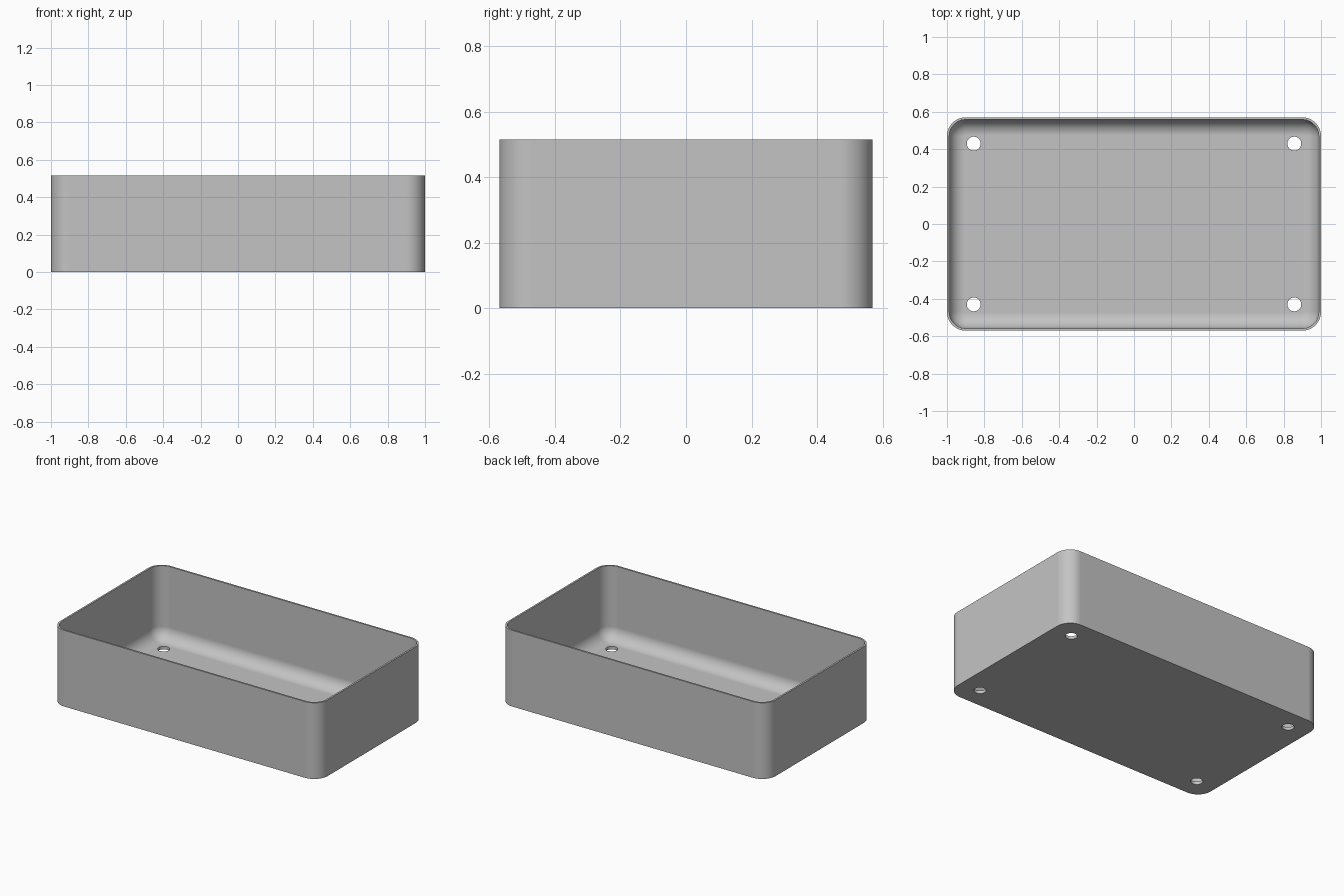
import bpy, bmesh, math

old = bpy.data.objects.get("Cube")
if old:
    bpy.data.objects.remove(old, do_unlink=True)

HALF_X, HALF_Y, HEIGHT = 1.0, 0.57, 0.515
CORNER, WALL, FLOOR, FILLET = 0.1, 0.012, 0.02, 0.085
HOLE_X, HOLE_Y, HOLE_R = 0.857, 0.43, 0.037
STEPS = 12

grey = bpy.data.materials.new("plain grey")
grey.use_nodes = True
colour = (0.55, 0.55, 0.55, 1)
grey.diffuse_color = colour
grey.node_tree.nodes["Principled BSDF"].inputs["Base Color"].default_value = colour


def rounded_ring(bm, inset, z):
    """Rounded rectangle, offset inwards from the outer wall."""
    radius = CORNER - inset
    ring = []
    for quarter, (sx, sy) in enumerate([(1, 1), (-1, 1), (-1, -1), (1, -1)]):
        for i in range(STEPS + 1):
            a = (quarter + i / STEPS) * math.pi / 2
            ring.append(bm.verts.new((sx * (HALF_X - CORNER) + radius * math.cos(a),
                                      sy * (HALF_Y - CORNER) + radius * math.sin(a), z)))
    return ring


# Tray: outer wall, rim, inner wall, then the rounded fillet down to the floor
sections = [(0, 0), (0, HEIGHT), (WALL, HEIGHT)]
for i in range(STEPS + 1):
    a = i / STEPS * math.pi / 2
    sections.append((WALL + FILLET * (1 - math.cos(a)),
                     FLOOR + FILLET * (1 - math.sin(a))))
bm = bmesh.new()
rings = [rounded_ring(bm, inset, z) for inset, z in sections]
for low, high in zip(rings, rings[1:]):
    for i in range(len(low)):
        j = (i + 1) % len(low)
        bm.faces.new((low[i], low[j], high[j], high[i]))
bm.faces.new(rings[0][::-1])
bm.faces.new(rings[-1])
bmesh.ops.recalc_face_normals(bm, faces=bm.faces)
mesh = bpy.data.meshes.new("tray")
bm.to_mesh(mesh)
bm.free()
mesh.materials.append(grey)
tray = bpy.data.objects.new("tray", mesh)
bpy.context.collection.objects.link(tray)

# Four screw holes through the floor
bpy.ops.object.select_all(action="DESELECT")
for sx in (-1, 1):
    for sy in (-1, 1):
        bpy.ops.mesh.primitive_cylinder_add(vertices=32, radius=HOLE_R, depth=0.2,
                                            location=(sx * HOLE_X, sy * HOLE_Y, 0))
        cutter = bpy.context.object
        cutter.name = "hole_cutter"
        cutter.hide_render = True
        cutter.data.materials.append(grey)
        cut = tray.modifiers.new("hole", "BOOLEAN")
        cut.operation = "DIFFERENCE"
        cut.solver = "EXACT"
        cut.object = cutter
        cutter.select_set(False)
        bpy.context.view_layer.objects.active = tray
        tray.select_set(True)
        bpy.ops.object.modifier_apply(modifier=cut.name)
        bpy.data.objects.remove(cutter, do_unlink=True)

# Smooth curves, crisp rim and hole edges, flat floor
tray.select_set(True)
bpy.context.view_layer.objects.active = tray
bpy.ops.object.shade_smooth_by_angle(angle=math.radians(30))
weighted = tray.modifiers.new("flat floor shading", "WEIGHTED_NORMAL")
weighted.keep_sharp = True
